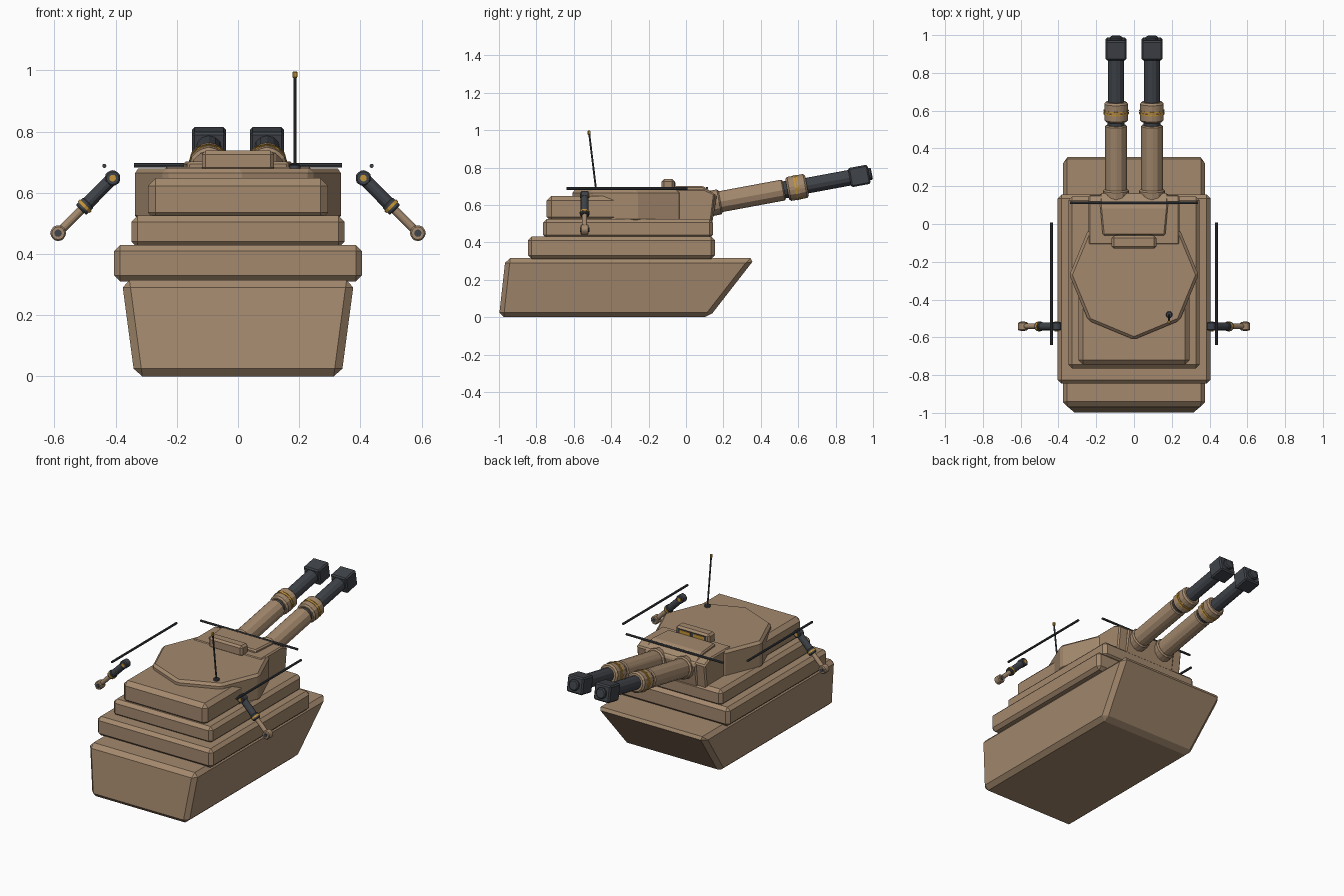
import bpy, bmesh, math
from mathutils import Vector

if "Cube" in bpy.data.objects:
    bpy.data.objects.remove(bpy.data.objects["Cube"], do_unlink=True)


def material(name, rgb):
    m = bpy.data.materials.new(name)
    m.use_nodes = True
    m.diffuse_color = (*rgb, 1)
    m.node_tree.nodes["Principled BSDF"].inputs["Base Color"].default_value = (*rgb, 1)
    return m


TAN = material("desert tan", (0.37, 0.25, 0.155))
DARK = material("gunmetal", (0.05, 0.056, 0.066))
GOLD = material("amber", (0.56, 0.30, 0.04))


def finish(name, bm, mat, bevel=0):
    bmesh.ops.recalc_face_normals(bm, faces=bm.faces)
    mesh = bpy.data.meshes.new(name)
    bm.to_mesh(mesh)
    bm.free()
    mesh.materials.append(mat)
    ob = bpy.data.objects.new(name, mesh)
    bpy.context.collection.objects.link(ob)
    if bevel:
        mod = ob.modifiers.new("edge chamfer", "BEVEL")
        mod.width, mod.segments, mod.limit_method = bevel, 1, "ANGLE"
    return ob


def loft(name, rings, mat, bevel=0):
    """Close a solid between two matching rings of points."""
    bm = bmesh.new()
    a, b = [[bm.verts.new(p) for p in ring] for ring in rings]
    bm.faces.new(a)
    bm.faces.new(b)
    for i in range(len(a)):
        j = (i + 1) % len(a)
        bm.faces.new((a[i], a[j], b[j], b[i]))
    return finish(name, bm, mat, bevel)


def profile(name, pts, mat, bevel=0):
    """Side profile of (y, z, half width) points, spanned across x."""
    return loft(name, [[(s * w, y, z) for y, z, w in pts] for s in (-1, 1)], mat, bevel)


def block(name, half, y0, y1, z0, z1, mat=TAN, bevel=0.02):
    pts = [(y0, z0, half), (y1, z0, half), (y1, z1, half), (y0, z1, half)]
    return profile(name, pts, mat, bevel)


def rod(name, p, q, r, mat, sides=12, bevel=0):
    p, q = Vector(p), Vector(q)
    bm = bmesh.new()
    bmesh.ops.create_cone(bm, cap_ends=True, segments=sides, radius1=r, radius2=r,
                          depth=(q - p).length)
    turn = (q - p).to_track_quat("Z", "Y").to_matrix()
    bmesh.ops.rotate(bm, matrix=turn, verts=bm.verts)
    bmesh.ops.translate(bm, vec=(p + q) / 2, verts=bm.verts)
    return finish(name, bm, mat, bevel)


# Hull and stepped decks
profile("hull", [(-1.0, 0, 0.338), (0.125, 0, 0.338), (0.37, 0.315, 0.38),
                 (-0.965, 0.315, 0.38)], TAN, 0.025)
block("lower_deck", 0.405, -0.845, 0.155, 0.31, 0.43)
block("upper_deck", 0.348, -0.765, 0.145, 0.42, 0.525)
block("rear_bustle", 0.295, -0.745, -0.3, 0.51, 0.648, bevel=0.025)

# Eight sided turret
angles = [i * math.pi / 4 for i in range(8)]
loft("turret", [[(0.342 * math.cos(a), -0.27 + 0.342 * math.sin(a), z) for a in angles]
                for z in (0.51, 0.68)], TAN, 0.015)

# Turret front and gun mount
profile("turret_cheeks", [(-0.11, 0.5, 0.24), (0.135, 0.5, 0.24),
                          (0.155, 0.66, 0.24), (0.1, 0.685, 0.24),
                          (-0.11, 0.685, 0.24)], TAN, 0.008)
profile("gun_mantlet", [(-0.06, 0.5, 0.18), (0.13, 0.44, 0.18), (0.165, 0.65, 0.18),
                        (0.09, 0.702, 0.18), (-0.06, 0.702, 0.165)], TAN, 0.008)

# Periscope with two lit windows
block("periscope", 0.118, -0.13, -0.062, 0.67, 0.738, bevel=0.012)
block("periscope_frame", 0.098, -0.064, -0.059, 0.69, 0.726, DARK, 0)
for s, side in ((-1, "right"), (1, "left")):
    pane = block(side + "_periscope_window", 0.038, -0.06, -0.056, 0.695, 0.721, GOLD, 0)
    pane.location.x = s * 0.048

# Twin guns, built along one tilted axis
tilt = math.radians(10.5)
axis = Vector((0, math.cos(tilt), math.sin(tilt)))
sections = [("collar", -0.06, 0.03, 0.068, TAN, 0.008),
            ("sleeve", 0.02, 0.375, 0.058, TAN, 0.006),
            ("joint", 0.37, 0.40, 0.046, DARK, 0),
            ("ring", 0.393, 0.50, 0.065, TAN, 0.01),
            ("band", 0.434, 0.444, 0.0675, GOLD, 0),
            ("second_band", 0.45, 0.456, 0.0675, GOLD, 0),
            ("barrel", 0.49, 0.75, 0.042, DARK, 0),
            ("muzzle_tip", 0.82, 0.853, 0.034, DARK, 0.006)]
for s, side in ((-1, "right"), (1, "left")):
    root = Vector((s * 0.095, 0.155, 0.612))
    for part, a, b, r, mat, bev in sections:
        rod(f"{side}_gun_{part}", root + axis * a, root + axis * b, r, mat, 12, bev)
    muzzle = block(side + "_gun_muzzle_box", 0.055, -0.053, 0.053, -0.052, 0.052, DARK, 0.008)
    muzzle.location = root + axis * 0.785
    muzzle.rotation_euler.x = tilt

# Side arms, mirrored across the body
for s, side in ((-1, "right"), (1, "left")):
    def at(t, dy=0):
        return Vector((s * (0.41 + 0.178 * t), -0.542 + dy, 0.648 - 0.18 * t))

    def pin(part, t, r, half, mat, bev=0):
        rod(f"{side}_arm_{part}", at(t, -half), at(t, half), r, mat, 12, bev)

    pin("shoulder", 0, 0.026, 0.022, DARK, 0.005)
    pin("shoulder_bolt", 0, 0.011, 0.026, GOLD)
    rod(side + "_arm_upper", at(0), at(0.56), 0.021, DARK)
    rod(side + "_arm_cuff", at(0.44), at(0.58), 0.025, DARK, 12, 0.004)
    rod(side + "_arm_band", at(0.49), at(0.53), 0.027, GOLD)
    rod(side + "_arm_lower", at(0.55), at(1), 0.014, TAN)
    pin("hand", 1, 0.026, 0.022, TAN, 0.005)
    pin("hand_bolt", 1, 0.012, 0.025, DARK)
    rod(side + "_rail", (s * 0.437, -0.64, 0.688), (s * 0.437, 0.008, 0.688), 0.007, DARK, 8)

# Front rail
rod("front_rail", (-0.34, 0.112, 0.69), (0.34, 0.112, 0.69), 0.007, DARK, 8)

# Antenna
foot, tip = Vector((0.186, -0.48, 0.675)), Vector((0.186, -0.518, 0.985))
rod("antenna_base", foot, foot + Vector((0, 0, 0.018)), 0.018, DARK, 12, 0.004)
rod("antenna_mast", foot, tip, 0.005, DARK, 8)
rod("antenna_tip", tip - Vector((0, 0, 0.01)), tip + Vector((0, 0, 0.012)), 0.009, GOLD, 8, 0.003)
